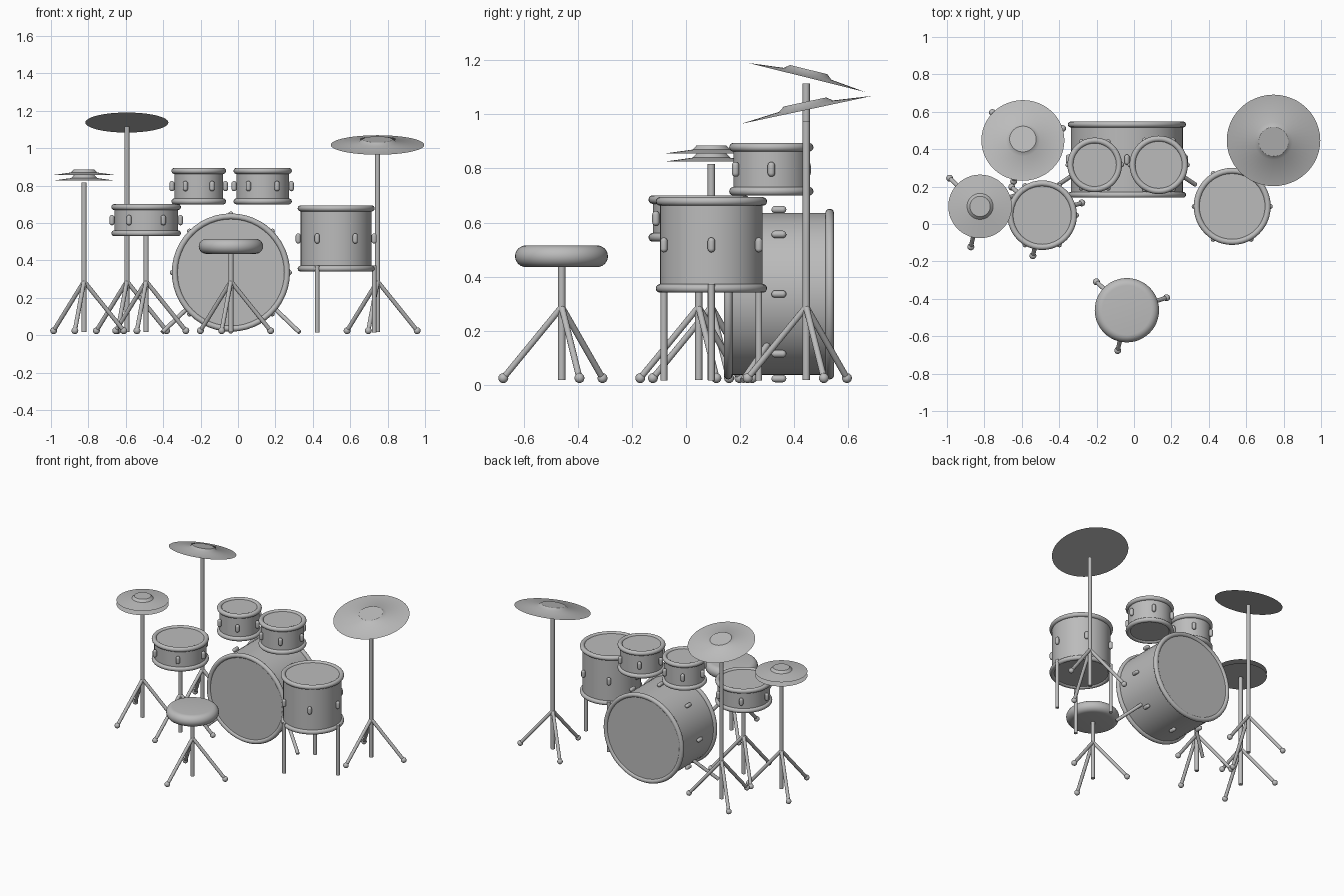
import bpy, bmesh, math
from mathutils import Vector, Matrix

if "Cube" in bpy.data.objects:
    bpy.data.objects.remove(bpy.data.objects["Cube"])

grey = bpy.data.materials.new("plain_grey")
grey.use_nodes = True
grey.diffuse_color = (0.5, 0.5, 0.5, 1)
grey.node_tree.nodes["Principled BSDF"].inputs["Base Color"].default_value = (0.5, 0.5, 0.5, 1)

ORIGIN = Vector((0, 0, 0))


def finish(obj, matrix=None):
    """Apply the material and soft shading with crisp edges."""
    if matrix is not None:
        obj.matrix_world = matrix
    obj.data.materials.append(grey)
    bpy.ops.object.select_all(action="DESELECT")
    obj.select_set(True)
    bpy.context.view_layer.objects.active = obj
    bpy.ops.object.shade_smooth_by_angle(angle=math.radians(35))
    return obj


def lathe(name, profile, matrix, steps=48):
    """Revolve (radius, height) points about the local z axis."""
    bm = bmesh.new()
    verts = [bm.verts.new((r, 0, z)) for r, z in profile]
    edges = [bm.edges.new(pair) for pair in zip(verts, verts[1:])]
    bmesh.ops.spin(bm, geom=verts + edges, cent=ORIGIN, axis=(0, 0, 1),
                   angle=math.tau, steps=steps, use_duplicate=False)
    bmesh.ops.remove_doubles(bm, verts=bm.verts, dist=1e-5)
    bmesh.ops.recalc_face_normals(bm, faces=bm.faces)
    mesh = bpy.data.meshes.new(name)
    bm.to_mesh(mesh)
    bm.free()
    obj = bpy.data.objects.new(name, mesh)
    bpy.context.collection.objects.link(obj)
    return finish(obj, matrix)


def rod(name, a, b, radius):
    a, b = Vector(a), Vector(b)
    turn = (b - a).to_track_quat("Z", "Y").to_matrix().to_4x4()
    length = (b - a).length
    return lathe(name, [(0, 0), (radius, 0), (radius, length), (0, length)],
                 Matrix.Translation(a) @ turn, 16)


def arc(cr, cz, radius, start, end, count):
    """Points on an arc of a profile, angles in degrees."""
    angles = [math.radians(start + (end - start) * i / count) for i in range(count + 1)]
    return [(cr + radius * math.cos(t), cz + radius * math.sin(t)) for t in angles]


def around(count, radius, offset=0.0):
    for i in range(count):
        t = math.tau * i / count + offset
        yield radius * math.cos(t), radius * math.sin(t)


def drum(name, matrix, radius, depth, lugs):
    """Shell, heads, two hoops and a ring of lugs, centred on the matrix."""
    h, hoop = depth / 2, 0.016
    lathe(name + "_shell", [(0, -h), (radius, -h), (radius, h), (0, h)], matrix)
    for side, label in ((1, "top"), (-1, "bottom")):
        z = side * h
        inner = radius - 0.008
        lathe(f"{name}_{label}_head", [(0, z + side * 0.006), (inner, z + side * 0.006), (inner, z)], matrix)
        lathe(f"{name}_{label}_hoop", arc(radius, z, hoop, 0, 360, 14), matrix)
    lug = arc(0, -0.014, 0.0135, -90, 0, 5) + arc(0, 0.014, 0.0135, 0, 90, 5)
    for x, y in around(lugs, radius + 0.013):
        lathe(name + "_lug", lug, matrix @ Matrix.Translation((x, y, 0)), 12)


def tripod(name, x, y, top):
    """Upright pole with three splayed legs and ball feet."""
    rod(name + "_pole", (x, y, 0.016), (x, y, top), 0.0135)
    for dx, dy in around(3, 0.222, 0.3):
        foot = Vector((x + dx, y + dy, 0.024))
        rod(name + "_leg", (x, y, 0.288), foot, 0.0115)
        lathe(name + "_foot", arc(0, 0, 0.0185, -90, 90, 8), Matrix.Translation(foot), 16)


def cymbal(name, x, y, z, radius, tilt=0.0):
    profile = [(0, 0), (radius, 0), (radius * 0.41, 0.014), (radius * 0.32, 0.03), (0, 0.03)]
    lathe(name, profile, Matrix.Translation((x, y, z)) @ Matrix.Rotation(tilt, 4, "X"))


# Drums
bass = Matrix.Translation((-0.038, 0.344, 0.335)) @ Matrix.Rotation(math.pi / 2, 4, "X")
drum("bass_drum", bass, 0.3, 0.376, 8)
for name, x, y, z, radius, depth in (
        ("small_tom", -0.21, 0.316, 0.797, 0.13, 0.163),
        ("large_tom", 0.132, 0.316, 0.797, 0.14, 0.163),
        ("snare_drum", -0.491, 0.047, 0.615, 0.17, 0.14),
        ("floor_tom", 0.525, 0.094, 0.517, 0.19, 0.322)):
    drum(name, Matrix.Translation((x, y, z)), radius, depth, 6)

# Bass drum spurs
for side in (-1, 1):
    rod("bass_drum_spur", (-0.038 + side * 0.2, 0.32, 0.175),
        (-0.038 + side * 0.367, 0.21, 0.015), 0.0115)

# Floor tom legs
for dx, dy in around(3, 0.203):
    rod("floor_tom_leg", (0.525 + dx, 0.094 + dy, 0.015), (0.525 + dx, 0.094 + dy, 0.373), 0.0125)

# Stands
tripod("snare_stand", -0.491, 0.047, 0.545)
tripod("hihat_stand", -0.823, 0.094, 0.816)
tripod("left_cymbal_stand", 0.746, 0.445, 0.975)
tripod("right_cymbal_stand", -0.594, 0.445, 1.115)
tripod("stool_stand", -0.038, -0.46, 0.45)

# Cymbals
cymbal("lower_hihat", -0.823, 0.094, 0.826, 0.17)
cymbal("upper_hihat", -0.823, 0.094, 0.856, 0.17)
cymbal("left_cymbal", 0.746, 0.447, 1.017, 0.25, 0.21)
cymbal("right_cymbal", -0.594, 0.447, 1.137, 0.222, -0.244)

# Stool seat with a rounded edge
seat = [(0, -0.04)] + arc(0.132, 0, 0.04, -90, 90, 12) + [(0, 0.04)]
lathe("stool_seat", seat, Matrix.Translation((-0.038, -0.461, 0.475)))
